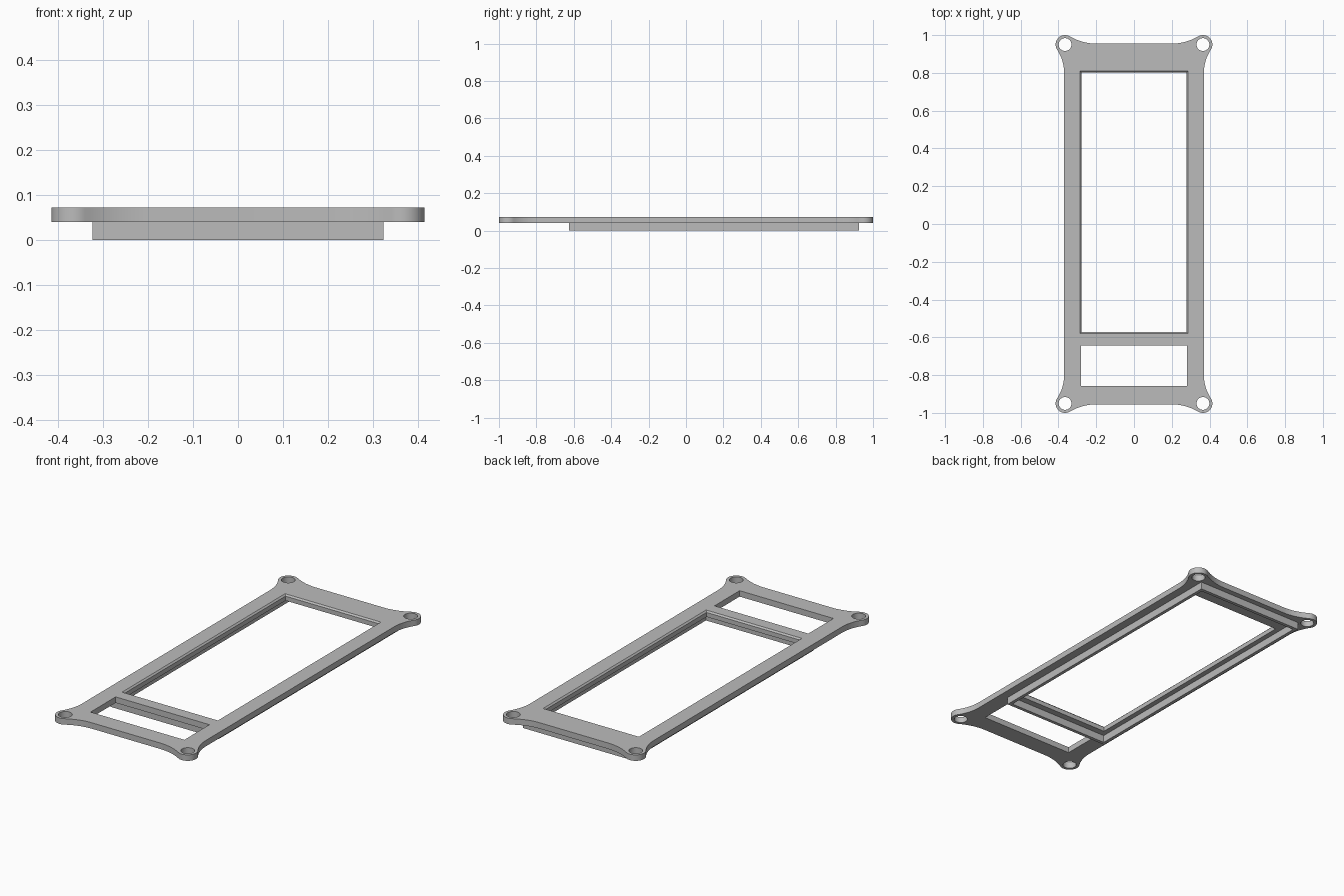
import bpy, bmesh, math
from mathutils import Vector

cube = bpy.data.objects.get("Cube")
if cube:
    bpy.data.objects.remove(cube, do_unlink=True)

grey = bpy.data.materials.new("plain grey")
grey.use_nodes = True
colour = (0.5, 0.5, 0.5, 1)
grey.diffuse_color = colour
grey.node_tree.nodes["Principled BSDF"].inputs["Base Color"].default_value = colour

Z0, Z1 = 0.04, 0.072                 # plate underside and top
HALF_X, HALF_Y = 0.37, 0.955         # straight plate edges
EAR, EAR_R, HOLE_R = Vector((0.365, 0.95)), 0.05, 0.034


def prism(name, loops):
    """Solid skinned through matching loops, each given as (points, z)."""
    bm = bmesh.new()
    rings = [[bm.verts.new((p[0], p[1], z)) for p in pts] for pts, z in loops]
    for a, b in zip(rings, rings[1:]):
        for i in range(len(a)):
            j = (i + 1) % len(a)
            bm.faces.new((a[i], a[j], b[j], b[i]))
    bm.faces.new(rings[0][::-1])
    bm.faces.new(rings[-1])
    bmesh.ops.recalc_face_normals(bm, faces=bm.faces)
    mesh = bpy.data.meshes.new(name)
    bm.to_mesh(mesh)
    bm.free()
    mesh.materials.append(grey)
    obj = bpy.data.objects.new(name, mesh)
    bpy.context.collection.objects.link(obj)
    return obj


def rect(x, y0, y1, grow=0):
    x, y0, y1 = x + grow, y0 - grow, y1 + grow
    return [(-x, y0), (x, y0), (x, y1), (-x, y1)]


def arc(c, r, a0, a1, n):
    return [c + r * Vector((math.cos(a), math.sin(a)))
            for a in (a0 + (a1 - a0) * i / n for i in range(n + 1))]


def cut(target, cutter):
    mod = target.modifiers.new("cut", "BOOLEAN")
    mod.operation, mod.solver, mod.object = "DIFFERENCE", "EXACT", cutter
    bpy.context.view_layer.objects.active = target
    bpy.ops.object.modifier_apply(modifier=mod.name)
    bpy.data.objects.remove(cutter, do_unlink=True)


# Corner profile: concave sweep, round ear, concave sweep
def sweep_radius(along, gap):
    """Radius of the arc tangent to a straight edge and to the ear."""
    return (along ** 2 + gap ** 2 - EAR_R ** 2) / (2 * (EAR_R - gap))


side_y, end_x = 0.80, 0.20
r_side = sweep_radius(EAR.y - side_y, HALF_X - EAR.x)
r_end = sweep_radius(EAR.x - end_x, HALF_Y - EAR.y)
c_side = Vector((HALF_X + r_side, side_y))
c_end = Vector((end_x, HALF_Y + r_end))
to_side, to_end = c_side - EAR, c_end - EAR
a_side = math.atan2(to_side.y, to_side.x)
a_end = math.atan2(to_end.y, to_end.x)
corner = (arc(c_side, r_side, math.pi, a_side + math.pi, 12)
          + arc(EAR, EAR_R, a_side, a_end, 24)[1:-1]
          + arc(c_end, r_end, a_end - math.pi, -math.pi / 2, 12))

# Mirror the corner around the plate
outline = []
for sx, sy in ((1, 1), (-1, 1), (-1, -1), (1, -1)):
    pts = [(p.x * sx, p.y * sy) for p in corner]
    outline += pts if sx * sy > 0 else pts[::-1]
plate = prism("face_plate", [(outline, Z0), (outline, Z1)])

# Main window with a fine chamfer on its upper edge
window = (0.278, -0.572, 0.802)
cut(plate, prism("window_cutter", [
    (rect(*window), 0), (rect(*window), Z1 - 0.008),
    (rect(*window, 0.008), Z1), (rect(*window, 0.008), Z1 + 0.05)]))

# Small front window
slot = rect(0.28, -0.857, -0.643)
cut(plate, prism("slot_cutter", [(slot, 0), (slot, 0.2)]))

# Screw holes
for sx in (-1, 1):
    for sy in (-1, 1):
        ring = arc(Vector((EAR.x * sx, EAR.y * sy)), HOLE_R, 0, math.tau, 32)[:-1]
        cut(plate, prism("hole_cutter", [(ring, 0), (ring, 0.2)]))

# Thin locating rim underneath
outer = rect(0.324, -0.625, 0.925)
inner = rect(0.324, -0.625, 0.925, -0.018)
rim = prism("locating_rim", [(outer, 0), (outer, Z0)])
cut(rim, prism("rim_cutter", [(inner, -0.1), (inner, 0.1)]))

for obj in (plate, rim):
    bpy.ops.object.select_all(action="DESELECT")
    obj.select_set(True)
    bpy.context.view_layer.objects.active = obj
    bpy.ops.object.shade_smooth_by_angle(angle=math.radians(30))
